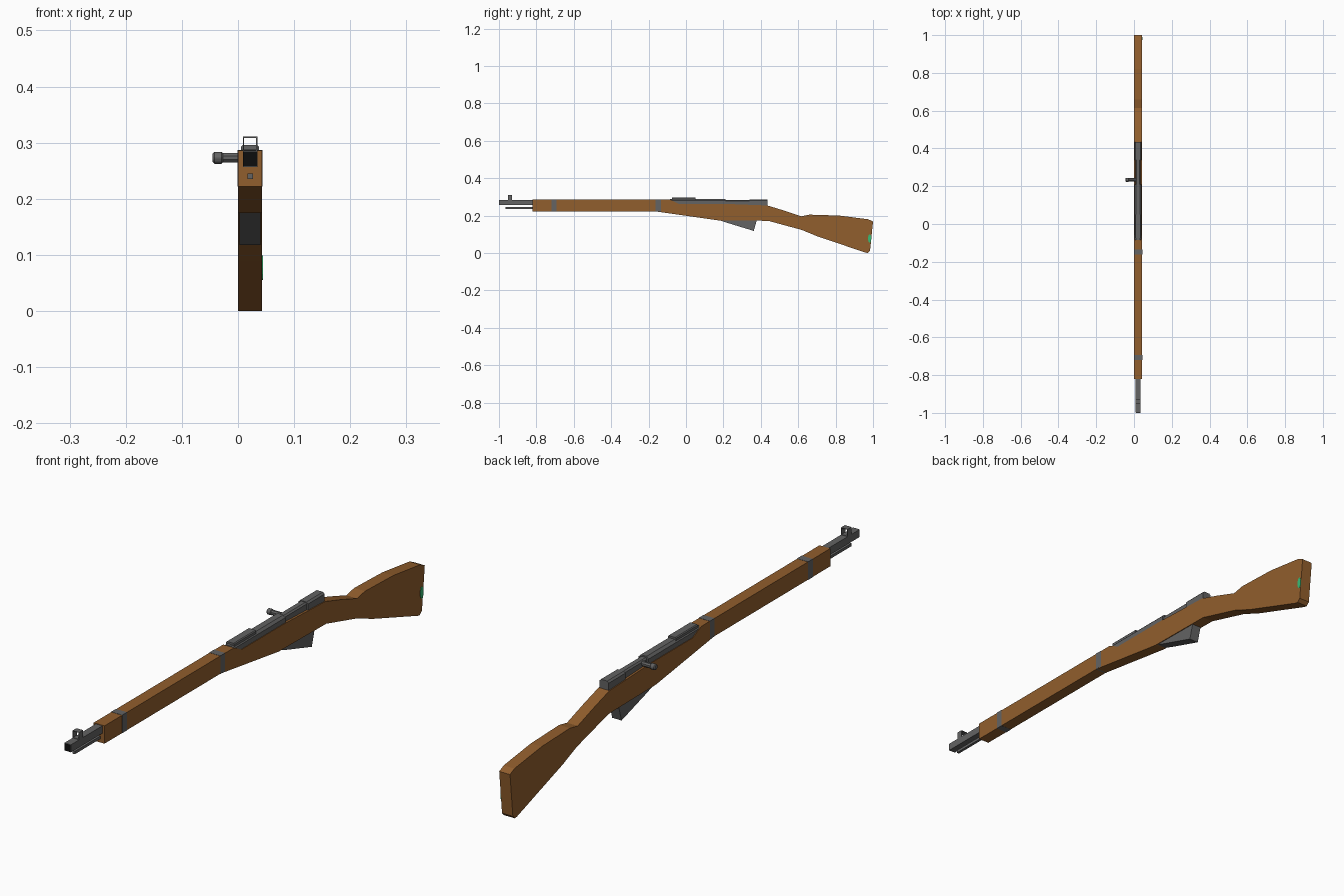
import bpy, bmesh, math

if "Cube" in bpy.data.objects:
    bpy.data.objects.remove(bpy.data.objects["Cube"])

CX = 0.0215  # centre plane of the rifle body (bolt handle sticks out to -x)


def mat(name, rgb):
    m = bpy.data.materials.new(name)
    m.diffuse_color = (*rgb, 1)
    m.use_nodes = True
    m.node_tree.nodes["Principled BSDF"].inputs["Base Color"].default_value = m.diffuse_color
    return m


WOOD = mat("wood brown", (0.285, 0.112, 0.026))
STEEL = mat("steel grey", (0.125, 0.125, 0.125))
BLACK = mat("bore black", (0.004, 0.004, 0.004))
GREEN = mat("green", (0.04, 0.50, 0.18))


def finish(name, bm, material):
    bmesh.ops.recalc_face_normals(bm, faces=bm.faces)
    me = bpy.data.meshes.new(name)
    bm.to_mesh(me)
    bm.free()
    me.materials.append(material)
    ob = bpy.data.objects.new(name, me)
    bpy.context.collection.objects.link(ob)
    return ob


def extrude(name, pts, to_3d, offset, material):
    """Extrude a closed 2D profile along a vector."""
    bm = bmesh.new()
    face = bm.faces.new([bm.verts.new(to_3d(a, b)) for a, b in pts])
    new = bmesh.ops.extrude_face_region(bm, geom=[face])["geom"]
    bmesh.ops.translate(bm, vec=offset,
                        verts=[v for v in new if isinstance(v, bmesh.types.BMVert)])
    return finish(name, bm, material)


def side_profile(name, pts, x0, x1, material):
    return extrude(name, pts, lambda y, z: (x0, y, z), (x1 - x0, 0, 0), material)


def bar(name, half, y0, y1, z0, z1, material, chamfer=0.0):
    """Bar along y, centred on the body, with optionally chamfered top edges."""
    c = chamfer
    pts = [(-half, z0), (half, z0), (half, z1 - c), (half - c, z1),
           (c - half, z1), (-half, z1 - c)]
    if c == 0:
        pts = [(-half, z0), (half, z0), (half, z1), (-half, z1)]
    return extrude(name, pts, lambda x, z: (CX + x, y0, z), (0, y1 - y0, 0), material)


# Wooden stock
side_profile("stock", [
    (-0.82, 0.222), (-0.16, 0.222), (0.17, 0.175), (0.44, 0.172), (0.62, 0.123),
    (0.70, 0.090), (0.96, 0.002), (0.972, 0.0), (0.984, 0.012), (1.0, 0.168),
    (0.975, 0.180), (0.82, 0.200), (0.66, 0.205), (0.615, 0.196),
    (0.52, 0.228), (0.435, 0.254), (0.20, 0.263), (-0.04, 0.263), (-0.085, 0.286),
    (-0.82, 0.286)], 0.0, 0.043, WOOD)

# Barrel bands
for name, y in (("front_band", -0.72), ("rear_band", -0.162)):
    bar(name, 0.0222, y, y + 0.027, 0.2215, 0.2868, STEEL)

# Barrel, dark bore and cleaning rod
bar("barrel", 0.013, -0.999, -0.80, 0.257, 0.284, STEEL)
bar("bore", 0.0122, -1.0, -0.9985, 0.258, 0.283, BLACK)
bar("cleaning_rod", 0.005, -0.965, -0.80, 0.235, 0.245, STEEL)

# Front sight: thin square frame
bar("front_sight_base", 0.013, -0.952, -0.930, 0.283, 0.286, STEEL)
bar("front_sight_top", 0.013, -0.952, -0.930, 0.3085, 0.3105, STEEL)
for side, x in (("left", CX - 0.013), ("right", CX + 0.011)):
    side_profile("front_sight_" + side, [(-0.952, 0.284), (-0.930, 0.284),
                 (-0.930, 0.3105), (-0.952, 0.3105)], x, x + 0.002, STEEL)

# Receiver, bolt, rear bridge and rear sight
bar("receiver", 0.0195, -0.085, 0.21, 0.245, 0.289, STEEL, 0.008)
bar("bolt", 0.0135, 0.20, 0.36, 0.245, 0.284, STEEL, 0.005)
bar("rear_bridge", 0.0185, 0.34, 0.435, 0.235, 0.286, STEEL, 0.006)
bar("rear_sight", 0.016, -0.075, 0.05, 0.284, 0.296, STEEL, 0.003)

# Magazine
side_profile("magazine", [(0.165, 0.18), (0.225, 0.160), (0.362, 0.118),
                          (0.380, 0.180)], 0.003, 0.040, STEEL)


# Bolt handle with knob, along x
def rod_x(name, x0, x1, radius, y, z):
    pts = [(radius * math.cos(math.tau * (i + .5) / 8), radius * math.sin(math.tau * (i + .5) / 8))
           for i in range(8)]
    return extrude(name, pts, lambda a, b: (x0, y + a, z + b), (x1 - x0, 0, 0), STEEL)


rod_x("bolt_handle", -0.03, 0.015, 0.009, 0.234, 0.273)
knob = rod_x("bolt_knob", -0.045, -0.026, 0.0115, 0.234, 0.273)
bev = knob.modifiers.new("bevel", "BEVEL")
bev.width, bev.segments = 0.003, 1

# Small green oval on the right of the butt
side_profile("butt_marker", [(0.982 + 0.009 * math.cos(math.tau * i / 12),
                              0.077 + 0.022 * math.sin(math.tau * i / 12))
                             for i in range(12)], 0.042, 0.0445, GREEN)
